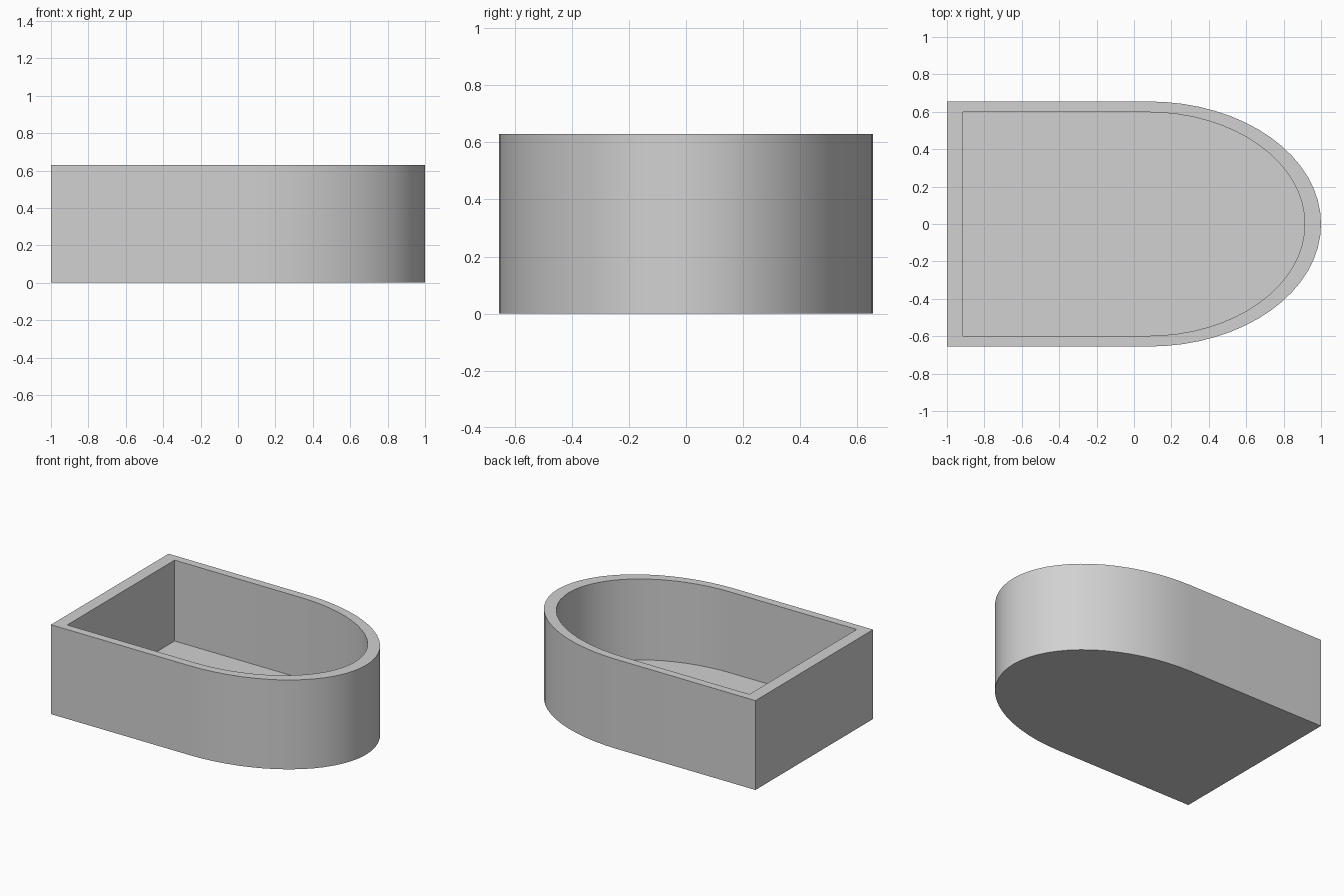
import bpy
import bmesh
import math

cube = bpy.data.objects.get("Cube")
if cube:
    bpy.data.objects.remove(cube, do_unlink=True)

HEIGHT = 0.63
FLOOR = 0.06       # floor thickness
INNER = 0.913      # cavity outline relative to the outer outline
HALF_WIDTH = 0.655
ARC_START = 0.08   # x where the straight sides turn into the rounded end
SEGMENTS = 32

# Single grey material
grey = bpy.data.materials.new("light grey")
colour = (0.64, 0.64, 0.64, 1.0)
grey.diffuse_color = colour
grey.use_nodes = True
grey.node_tree.nodes["Principled BSDF"].inputs["Base Color"].default_value = colour


def outline(scale):
    """Square back end at -x, half-ellipse end at +x, counter-clockwise."""
    pts = [(-1.0, HALF_WIDTH), (-1.0, -HALF_WIDTH)]
    for i in range(SEGMENTS + 1):
        a = -math.pi / 2 + math.pi * i / SEGMENTS
        pts.append((ARC_START + (1 - ARC_START) * math.cos(a),
                    HALF_WIDTH * math.sin(a)))
    return [(x * scale, y * scale) for x, y in pts]


bm = bmesh.new()


def ring(scale, z):
    return [bm.verts.new((x, y, z)) for x, y in outline(scale)]


# Loops from the underside, up the outside, over the rim, down to the floor
loops = [ring(1, 0), ring(1, HEIGHT), ring(INNER, HEIGHT), ring(INNER, FLOOR)]
for low, high in zip(loops, loops[1:]):
    n = len(low)
    for i in range(n):
        j = (i + 1) % n
        bm.faces.new((low[i], low[j], high[j], high[i]))
bm.faces.new(loops[0][::-1])   # underside
bm.faces.new(loops[-1])        # cavity floor
bmesh.ops.recalc_face_normals(bm, faces=bm.faces)

mesh = bpy.data.meshes.new("open_tray")
bm.to_mesh(mesh)
bm.free()
mesh.materials.append(grey)
tray = bpy.data.objects.new("open_tray", mesh)
bpy.context.collection.objects.link(tray)

# Smooth curved wall, crisp rim and corners
bpy.ops.object.select_all(action="DESELECT")
tray.select_set(True)
bpy.context.view_layer.objects.active = tray
bpy.ops.object.shade_smooth_by_angle(angle=math.radians(30))
